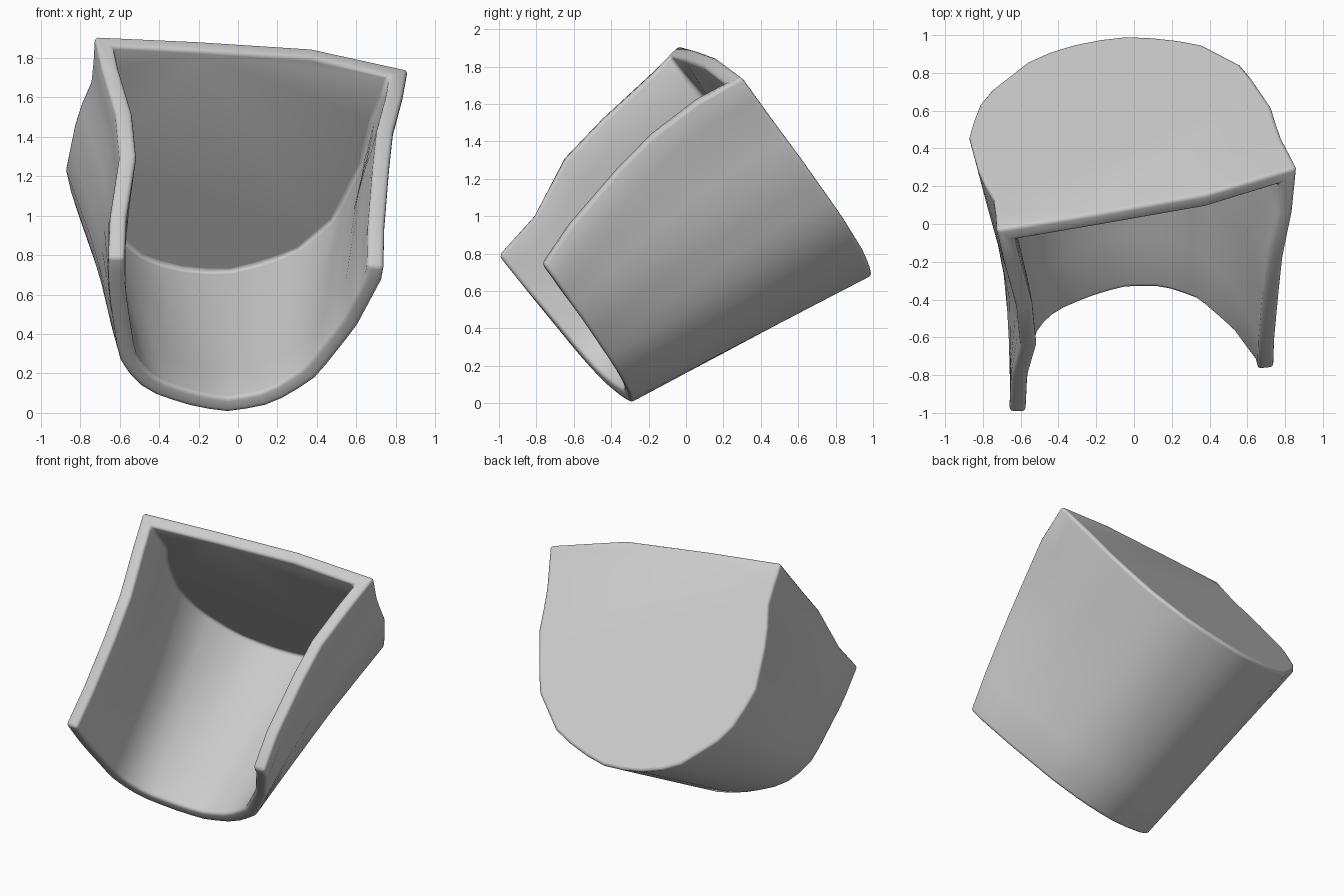
import bpy, bmesh, math
from mathutils import Vector

if "Cube" in bpy.data.objects:
    bpy.data.objects.remove(bpy.data.objects["Cube"])

N = 28
V = [0, 0.2, 0.45, 0.6, 0.8, 1.0]


def resample(pts, n):
    # evenly spaced points along a polyline
    d = [0]
    for a, b in zip(pts, pts[1:]):
        d.append(d[-1] + (b - a).length)
    out = []
    for k in range(n):
        t = d[-1] * k / (n - 1)
        i = 0
        while i < len(d) - 2 and d[i + 1] < t:
            i += 1
        out.append(pts[i].lerp(pts[i + 1], (t - d[i]) / (d[i + 1] - d[i])))
    return out


def on_plate(x, y):
    return Vector((x, y, 0.69 + 0.164 * x - 1.303 * (y - 1)))


def on_mouth(x, z):
    return Vector((x, -0.29 - 0.78 * z + 0.14 * x, z))


# U-shaped outlines of the front mouth and the back plate
mouth = resample([on_mouth(x, z) for x, z in [
    (-.66, .79), (-.655, .6), (-.60, .27), (-.52, .15), (-.40, .08), (-.2, .02),
    (-.04, 0), (.13, .03), (.25, .08), (.4, .18), (.6, .43), (.73, .67), (.74, .74)]], N)
back = resample([on_plate(x, y) for x, y in [
    (-.73, -.03), (-.74, .13), (-.82, .26), (-.88, .48), (-.80, .68), (-.53, .89),
    (-.3, .96), (-.08, 1), (.15, .99), (.35, .96), (.58, .84), (.73, .62),
    (.77, .48), (.865, .3)]], N)

# Upper edges of the two side walls, front to back
left = [mouth[0], Vector((-.65, -.81, 1.0)), Vector((-.60, -.65, 1.31)),
        Vector((-.62, -.45, 1.52)), Vector((-.69, -.2, 1.75)), back[0]]
right = [mouth[-1], Vector((.745, -.62, .95)), Vector((.77, -.36, 1.25)),
         Vector((.79, -.18, 1.43)), Vector((.84, .06, 1.61)), back[-1]]

bm = bmesh.new()
rows = []
for j, v in enumerate(V):
    dl = left[j] - mouth[0].lerp(back[0], v)
    dr = right[j] - mouth[-1].lerp(back[-1], v)
    row = []
    for i in range(N):
        u = i / (N - 1)
        wl, wr = max(0, 1 - u / .35) ** 1.3, max(0, 1 - (1 - u) / .35) ** 1.3
        row.append(bm.verts.new(mouth[i].lerp(back[i], v) + dl * wl + dr * wr))
    rows.append(row)

# Curved wall
for a, b in zip(rows, rows[1:]):
    for i in range(N - 1):
        bm.faces.new((a[i], a[i + 1], b[i + 1], b[i]))
# Flat back plate with a slightly bowed top edge
top = [bm.verts.new(on_plate(x, y)) for x, y in [(.37, .155), (-.2, .055)]]
bm.faces.new(rows[-1] + top)
bmesh.ops.recalc_face_normals(bm, faces=bm.faces)
bm.faces.ensure_lookup_table()
bm.normal_update()
if bm.faces[-1].normal.y < 0:
    bmesh.ops.reverse_faces(bm, faces=bm.faces)

mesh = bpy.data.meshes.new("scoop_shell")
bm.to_mesh(mesh)
bm.free()
shell = bpy.data.objects.new("scoop_shell", mesh)
bpy.context.collection.objects.link(shell)

# Wall thickness and rounded rim
s = shell.modifiers.new("thickness", "SOLIDIFY")
s.thickness = 0.085
s.offset = -1
s.use_even_offset = True
b = shell.modifiers.new("rounded_rim", "BEVEL")
b.width = 0.022
b.segments = 3
b.limit_method = 'ANGLE'
b.angle_limit = math.radians(50)

bpy.context.view_layer.objects.active = shell
shell.select_set(True)
bpy.ops.object.shade_smooth_by_angle(angle=math.radians(50))
